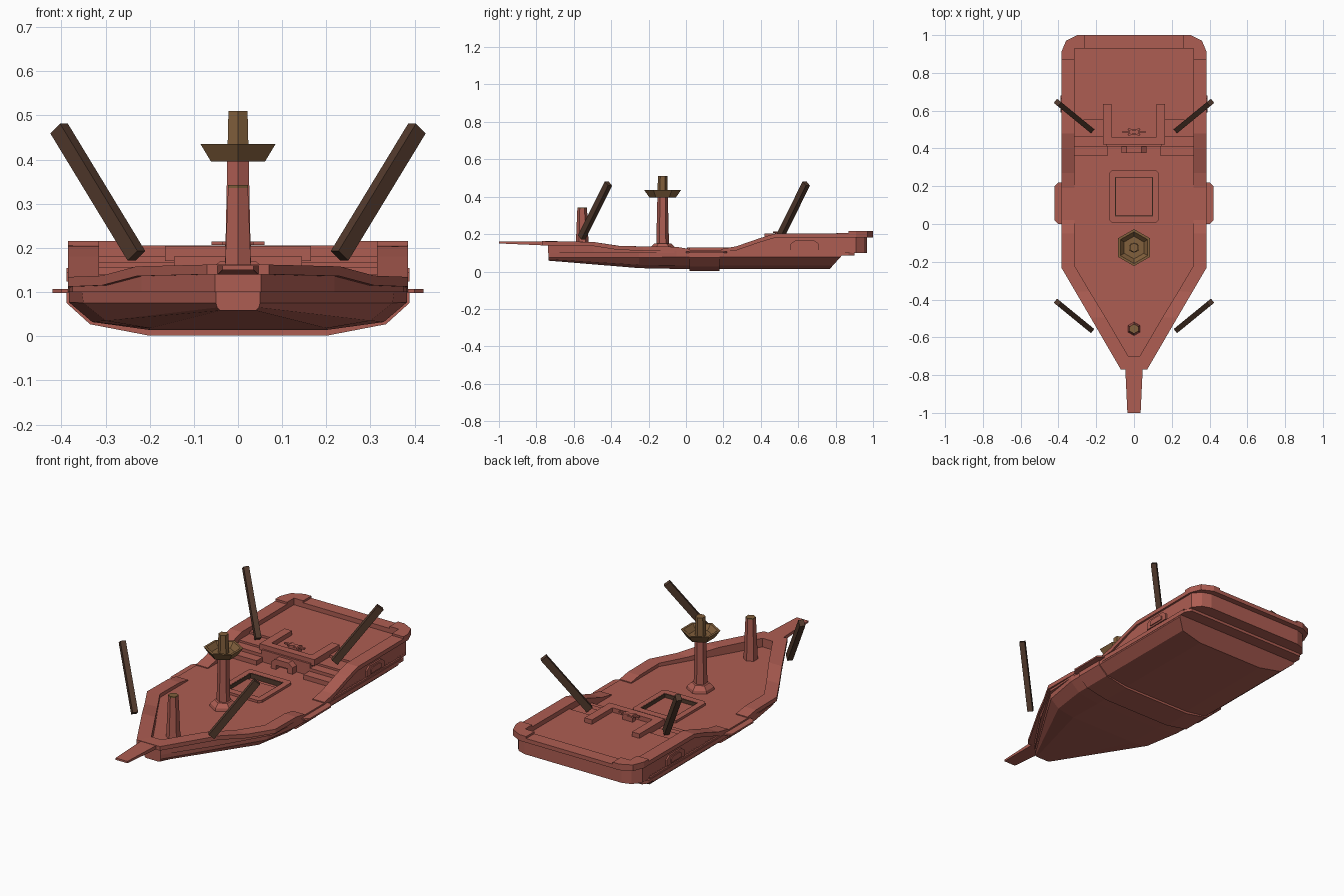
import bpy, bmesh, math
from mathutils import Vector

if "Cube" in bpy.data.objects:
    bpy.data.objects.remove(bpy.data.objects["Cube"])


def material(name, rgb):
    m = bpy.data.materials.new(name)
    m.use_nodes = True
    m.diffuse_color = (*rgb, 1)
    m.node_tree.nodes["Principled BSDF"].inputs["Base Color"].default_value = (*rgb, 1)
    return m


RED = material("red_wood", (.42, .11, .085))
DARK = material("dark_wood", (.085, .042, .026))
TAN = material("tan_wood", (.22, .115, .045))


def loft(name, rings, mat, loop=False):
    """Skin a row of equal rings; cap the ends unless the row is a loop."""
    bm = bmesh.new()
    vs = [[bm.verts.new(p) for p in r] for r in rings]
    n = len(vs[0])
    pairs = list(zip(vs, vs[1:])) + ([(vs[-1], vs[0])] if loop else [])
    for a, b in pairs:
        for i in range(n):
            j = (i + 1) % n
            bm.faces.new((a[i], a[j], b[j], b[i]))
    if not loop:
        bm.faces.new(vs[0])
        bm.faces.new(vs[-1])
    bmesh.ops.recalc_face_normals(bm, faces=bm.faces)
    me = bpy.data.meshes.new(name)
    bm.to_mesh(me)
    bm.free()
    me.materials.append(mat)
    ob = bpy.data.objects.new(name, me)
    bpy.context.collection.objects.link(ob)
    return ob


def mirrored(half):
    return half + [(-p[0], *p[1:]) for p in reversed(half)]


def prism(name, half, z0, z1, mat=RED):
    pts = mirrored(half)
    return loft(name, [[(x, y, z) for x, y in pts] for z in (z0, z1)], mat)


def box(name, x0, x1, y0, y1, z0, z1, mat=RED):
    ring = [(x0, y0), (x1, y0), (x1, y1), (x0, y1)]
    return loft(name, [[(x, y, z) for x, y in ring] for z in (z0, z1)], mat)


def lathe(name, y, profile, mat, loop=False):
    rings = [[(r * math.sin(k * math.pi / 3), y + r * math.cos(k * math.pi / 3), z)
              for k in range(6)] for r, z in profile]
    return loft(name, rings, mat, loop)


def strip(name, stations, base, inset=None, loop=False):
    """Wall along stations (outer xy, inner xy, top); base(top) gives its foot."""
    rings = []
    for (ox, oy), (ix, iy), top in stations:
        t = inset(oy) if inset else 0
        ox, oy = ox + (ix - ox) * t, oy + (iy - oy) * t
        top -= .003 if inset else 0
        z = base(top)
        rings.append([(ox, oy, top), (ix, iy, top), (ix, iy, z), (ox, oy, z)])
    return loft(name, rings, RED, loop)


def both_sides(half):
    return half + [((-o[0], o[1]), (-i[0], i[1]), z) for o, i, z in reversed(half)]


# Lower hull, lofted from bow to stern
def section(y, pts, dy=0):
    return [(x, y + dy * (z - .015), z) for x, z in mirrored(pts)]


full = [(.383, .11), (.383, .077), (.33, .032), (.2, .014)]
hull = loft("lower_hull", [
    section(-.735, [(.05, .11), (.05, .075), (.047, .065), (.04, .058)]),
    section(-.25, [(.355, .11), (.35, .075), (.3, .035), (.2, .018)]),
    section(-.05, full), section(.77, full, .9)], RED)

# Midship frame and its side ledge
band = [(.388, .105), (.388, .075), (.335, .027), (.205, .002)]
frame = loft("midship_frame", [section(.02, band), section(.18, band)], RED)
ledge = [(.40, 0), (.42, .02), (.42, .2), (.40, .22)]
side_ledge = prism("side_ledge", ledge, .098, .107)

# Main deck, stern ledge, raised aft deck
deck = prism("main_deck", [(.05, -.735), (.372, -.225), (.385, .0), (.385, .2),
                           (.375, .22), (.375, .9), (.29, .96)], .1, .115)
prism("stern_ledge", [(.385, .2), (.385, .87), (.365, .9)], .085, .101)
prism("aft_deck", [(.145, .41), (.145, .55), (.33, .55), (.33, .95)], .11, .18)

# Bulwarks: inset wall topped by a wider rail
fore = both_sides([((.385, .02), (.315, .02), .12), ((.385, -.05), (.315, -.05), .132),
                   ((.385, -.23), (.315, -.22), .134), ((.309, -.36), (.235, -.355), .137),
                   ((.23, -.495), (.15, -.495), .158), ((.07, -.77), (.03, -.7), .162)])
aft = both_sides([((.385, .19), (.315, .19), .12), ((.385, .27), (.315, .27), .135),
                  ((.385, .4), (.315, .4), .18), ((.385, .48), (.315, .48), .203),
                  ((.385, .91), (.315, .9), .205), ((.36, .97), (.315, .93), .205),
                  ((.3, 1), (.28, .93), .205)])
for label, run in (("fore", fore), ("aft", aft)):
    strip(label + "_bulwark", run, lambda z: .1,
          lambda y: .45 if y > .95 or y < -.7 else .15)
    strip(label + "_rail", run, lambda z: max(z - .022, .108))

# Raised rail corners at the stern
for s in (1, -1):
    corner = [((.385, .87), (.315, .87)), ((.385, .91), (.315, .9)),
              ((.36, .97), (.315, .93)), ((.3, 1), (.29, .93)), ((.26, 1), (.26, .93))]
    strip("stern_corner", [((s * a, b), (s * c, d), .216) for (a, b), (c, d) in corner],
          lambda z: .186)

# Bowsprit
loft("bowsprit", [[(x, y, z) for x, z in ((-w, .16), (w, .16), (w, b), (-w, b))]
                  for y, w, b in ((-.7, .048, .138), (-.77, .046, .14), (-1, .035, .15))], RED)

# Hatch opening through deck and hull
cutter = box("hatch_cutter", -.1, .1, .04, .25, .05, .3)
for ob in (deck, hull, frame):
    mod = ob.modifiers.new("hatch", "BOOLEAN")
    mod.operation = "DIFFERENCE"
    mod.solver = "EXACT"
    mod.object = cutter
    bpy.context.view_layer.objects.active = ob
    bpy.ops.object.modifier_apply(modifier="hatch")
bpy.data.objects.remove(cutter)
box("hatch_floor", -.1, .1, .04, .25, .048, .055, DARK)
for s in (1, -1):
    box("hatch_lining_side", s * .101, s * .096, .04, .25, .05, .127, DARK)
    box("hatch_lining_end", -.1, .1, .145 + s * .106, .145 + s * .101, .05, .127, DARK)
strip("hatch_rim", both_sides([((.115, .005), (.1, .04), .128), ((.13, .02), (.1, .04), .128),
                               ((.13, .27), (.1, .25), .128), ((.115, .285), (.1, .25), .128)]),
      lambda z: .11, loop=True)

# Stairs, quarterdeck railing and side windows
for s in (1, -1):
    for y, z in ((.36, .14), (.41, .157), (.46, .168)):
        box("stair", s * .14, s * .33, y, .56, .11, z)
    box("deck_railing", s * .12, s * .165, .42, .635, .17, .204)
    arch = [(.56, .115), (.71, .115), (.71, .148), (.685, .166), (.585, .166), (.56, .148)]
    for name, k, x in (("window_frame", 1, .383), ("window_pane", .6, .388)):
        loft(name, [[(s * u, .635 + (y - .635) * k, .138 + (z - .138) * k)
                     for y, z in arch] for u in (.365, x)], RED)
box("front_railing", -.12, .12, .42, .46, .17, .204)

# Cabin doorway
door = [(-.065, .115), (-.065, .15), (-.04, .17), (.04, .17), (.065, .15), (.065, .115),
        (.035, .115), (.035, .138), (-.035, .138), (-.035, .115)]
loft("doorway", [[(x, y, z) for x, z in door] for y in (.375, .415)], RED)

# Steering wheel on its stand
box("wheel_stand", -.03, .03, .475, .5, .175, .206)
for k in range(3):
    a = k * math.pi / 3
    d, n = Vector((math.cos(a), .35 * math.sin(a))), Vector((-math.sin(a), math.cos(a))) * .006
    ends = [d * .06 + n, d * .06 - n, d * -.06 - n, d * -.06 + n]
    loft("wheel_spoke", [[(p.x, .487 + p.y, z) for p in ends] for z in (.206, .214)], RED)

# Masts and lookout
lathe("main_mast", -.125, [(.07, .112), (.066, .13), (.045, .15), (.034, .151), (.028, .4)], RED)
lathe("main_mast_top", -.125, [(.028, .4), (.025, .51)], TAN)
lathe("lookout", -.125, [(.02, .396), (.071, .396), (.098, .435), (.084, .435),
                         (.06, .408), (.02, .408)], TAN, True)
lathe("fore_mast", -.555, [(.036, .112), (.034, .15), (.026, .336)], RED)
lathe("fore_mast_cap", -.555, [(.026, .336), (.026, .342)], TAN)

# Slanted poles
for s in (1, -1):
    for y in (-.558, .5):
        a, b = Vector((s * .23, y, .182)), Vector((s * .405, y + .143, .47))
        along = (b - a).normalized()
        side = along.cross(Vector((0, 0, 1))).normalized() * .014
        up = along.cross(side).normalized() * .018
        loft("slanted_pole", [[p + side + up, p - side + up, p - side - up, p + side - up]
                              for p in (a, b)], DARK)
